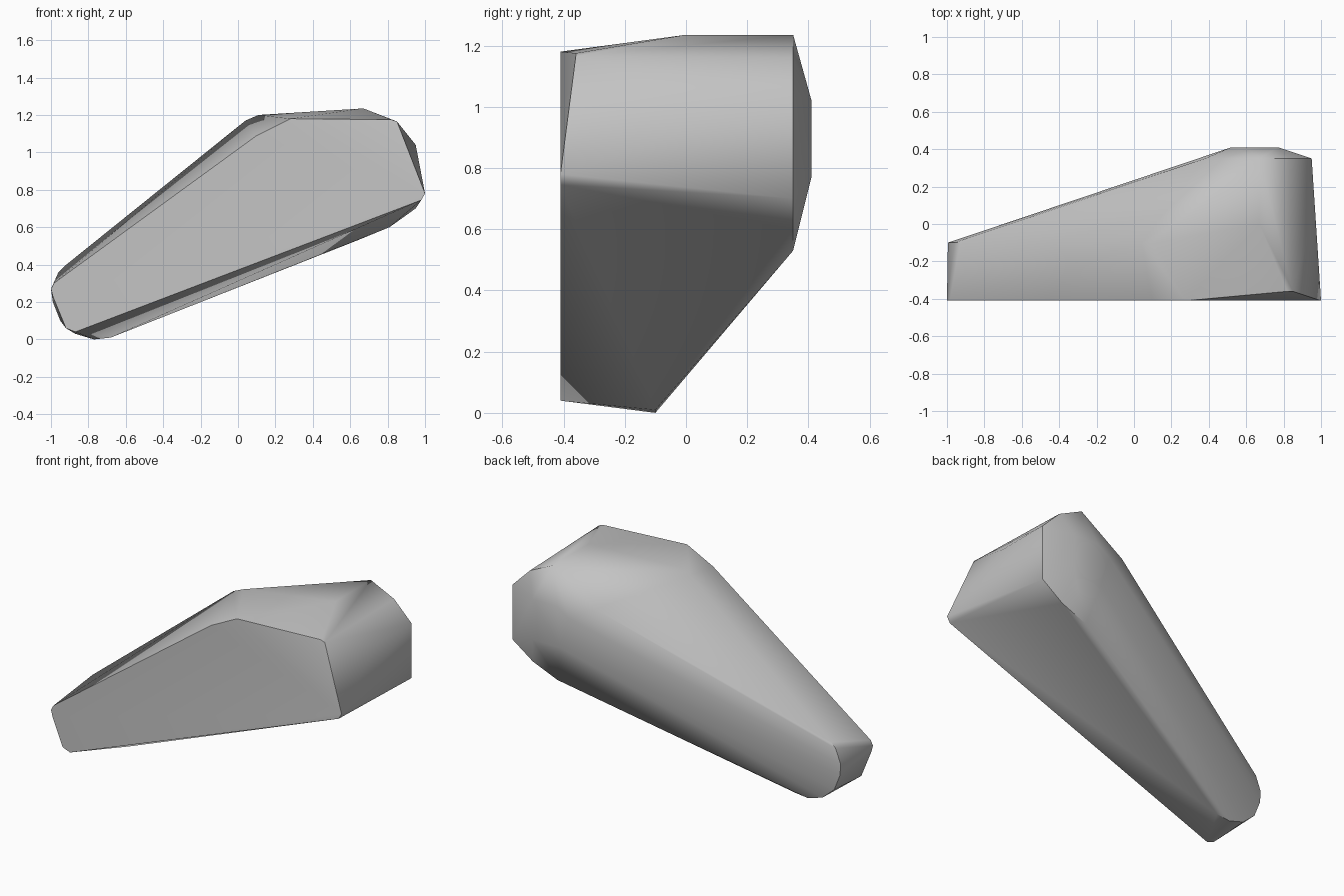
import bpy
import bmesh
import math

cube = bpy.data.objects.get("Cube")
if cube:
    bpy.data.objects.remove(cube, do_unlink=True)

# Single grey stone material
GREY = (0.55, 0.55, 0.55, 1.0)
grey = bpy.data.materials.new("stone_grey")
grey.use_nodes = True
grey.diffuse_color = GREY
grey.node_tree.nodes["Principled BSDF"].inputs["Base Color"].default_value = GREY

# Cross-sections through the depth: y -> outline points (x, z)
sections = {
    # flat front face
    -0.41: [(-1, .27), (-.99, .23), (-.92, .06), (-.87, .04), (.98, .745),
            (1, .78), (.28, 1.18), (.1, 1.09), (-.985, .3)],
    # shoulder of the front face
    -0.36: [(.82, 1.175), (.85, 1.165)],
    # rounded tail and the start of the top ridge
    -0.1: [(-.995, .27), (-.96, .36), (-.93, .39), (.04, 1.17), (.11, 1.2),
           (-.99, .2), (-.95, .1), (-.87, .03), (-.77, 0), (-.68, .01)],
    # crown of the thick end
    0.0: [(.67, 1.235), (.95, 1.04)],
    # rim of the thick end
    0.35: [(.38, 1.04), (.67, 1.235), (.83, 1.16), (.95, 1.04),
           (.95, .7), (.81, .6), (.64, .53)],
    # small flat back facet
    0.41: [(.52, .97), (.6, 1.02), (.77, 1.02), (.77, .77), (.58, .77)],
}

# Wrap the sections in one faceted skin
bm = bmesh.new()
for y, outline in sections.items():
    for x, z in outline:
        bm.verts.new((x, y, z))
hull = bmesh.ops.convex_hull(bm, input=bm.verts[:])
spare = {v for v in hull["geom_interior"] + hull["geom_unused"]
         if isinstance(v, bmesh.types.BMVert)}
bmesh.ops.delete(bm, geom=list(spare), context="VERTS")
bmesh.ops.dissolve_limit(bm, angle_limit=math.radians(1),
                         verts=bm.verts[:], edges=bm.edges[:])
bmesh.ops.recalc_face_normals(bm, faces=bm.faces[:])

mesh = bpy.data.meshes.new("stone_wedge")
bm.to_mesh(mesh)
bm.free()
mesh.materials.append(grey)
stone = bpy.data.objects.new("stone_wedge", mesh)
bpy.context.collection.objects.link(stone)

# Soft shading that keeps the front rim crisp
bpy.ops.object.select_all(action="DESELECT")
stone.select_set(True)
bpy.context.view_layer.objects.active = stone
bpy.ops.object.shade_smooth_by_angle(angle=math.radians(45))
